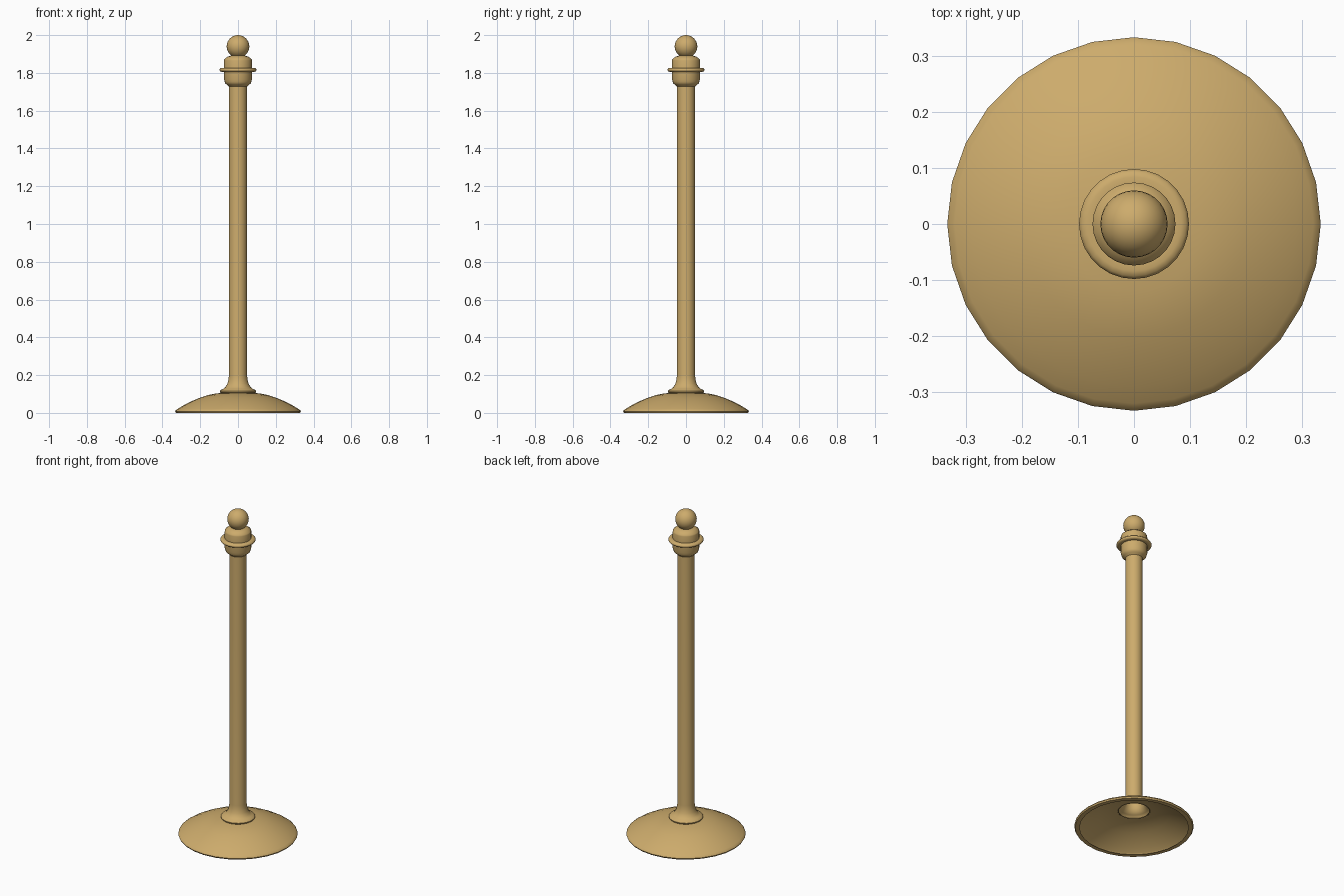
import bpy, bmesh, math

if "Cube" in bpy.data.objects:
    bpy.data.objects.remove(bpy.data.objects["Cube"])

brass = bpy.data.materials.new("brass")
brass.diffuse_color = (0.61, 0.41, 0.15, 1)
brass.use_nodes = True
brass.node_tree.nodes["Principled BSDF"].inputs["Base Color"].default_value = brass.diffuse_color


def lathe(name, profile, segments=28, angle=40):
    """Spin a list of (radius, height) points about the z axis, top to bottom."""
    bm = bmesh.new()
    rings = []
    for r, z in profile:
        if r == 0:
            rings.append([bm.verts.new((0, 0, z))] * segments)
        else:
            rings.append([bm.verts.new((r * math.cos(a), r * math.sin(a), z))
                          for a in (2 * math.pi * i / segments for i in range(segments))])
    for top, low in zip(rings, rings[1:]):
        for i in range(segments):
            j = (i + 1) % segments
            quad = [top[i], low[i], low[j], top[j]]
            bm.faces.new(list(dict.fromkeys(quad)))
    me = bpy.data.meshes.new(name)
    bm.to_mesh(me)
    bm.free()
    me.materials.append(brass)
    ob = bpy.data.objects.new(name, me)
    bpy.context.collection.objects.link(ob)
    bpy.ops.object.select_all(action='DESELECT')
    ob.select_set(True)
    bpy.context.view_layer.objects.active = ob
    bpy.ops.object.shade_smooth_by_angle(angle=math.radians(angle))
    return ob


# Hollow domed foot with a small lip turned in underneath
lathe("domed_base", [(0.085, 0.106), (0.12, 0.102), (0.16, 0.094), (0.20, 0.081),
                     (0.25, 0.060), (0.29, 0.039), (0.32, 0.021), (0.331, 0.013),
                     (0.333, 0.008), (0.328, 0.0), (0.303, 0.0)])

# Tubular post with a flared, rounded flange at the foot (open below)
lathe("post", [(0.048, 1.76), (0.048, 0.20), (0.050, 0.178), (0.056, 0.155),
               (0.066, 0.137), (0.080, 0.126), (0.091, 0.122), (0.096, 0.115),
               (0.094, 0.108), (0.088, 0.104)])

# Collar below the ball, with stepped bottom and rounded shoulder
lathe("collar", [(0, 1.893), (0.035, 1.892), (0.055, 1.886), (0.060, 1.882),
                 (0.072, 1.873), (0.074, 1.866), (0.074, 1.765), (0.070, 1.752),
                 (0.068, 1.745), (0.060, 1.738), (0.048, 1.728)])

# Thin hoop around the collar
lathe("collar_ring", [(0.070, 1.826), (0.084, 1.827), (0.093, 1.824), (0.098, 1.818),
                      (0.098, 1.813), (0.093, 1.807), (0.084, 1.805), (0.070, 1.806)])

# Ball finial
N = 16
lathe("ball_finial", [(0 if i in (0, N) else 0.06 * math.sin(math.pi * i / N),
                       1.94 + 0.06 * math.cos(math.pi * i / N)) for i in range(N + 1)])
